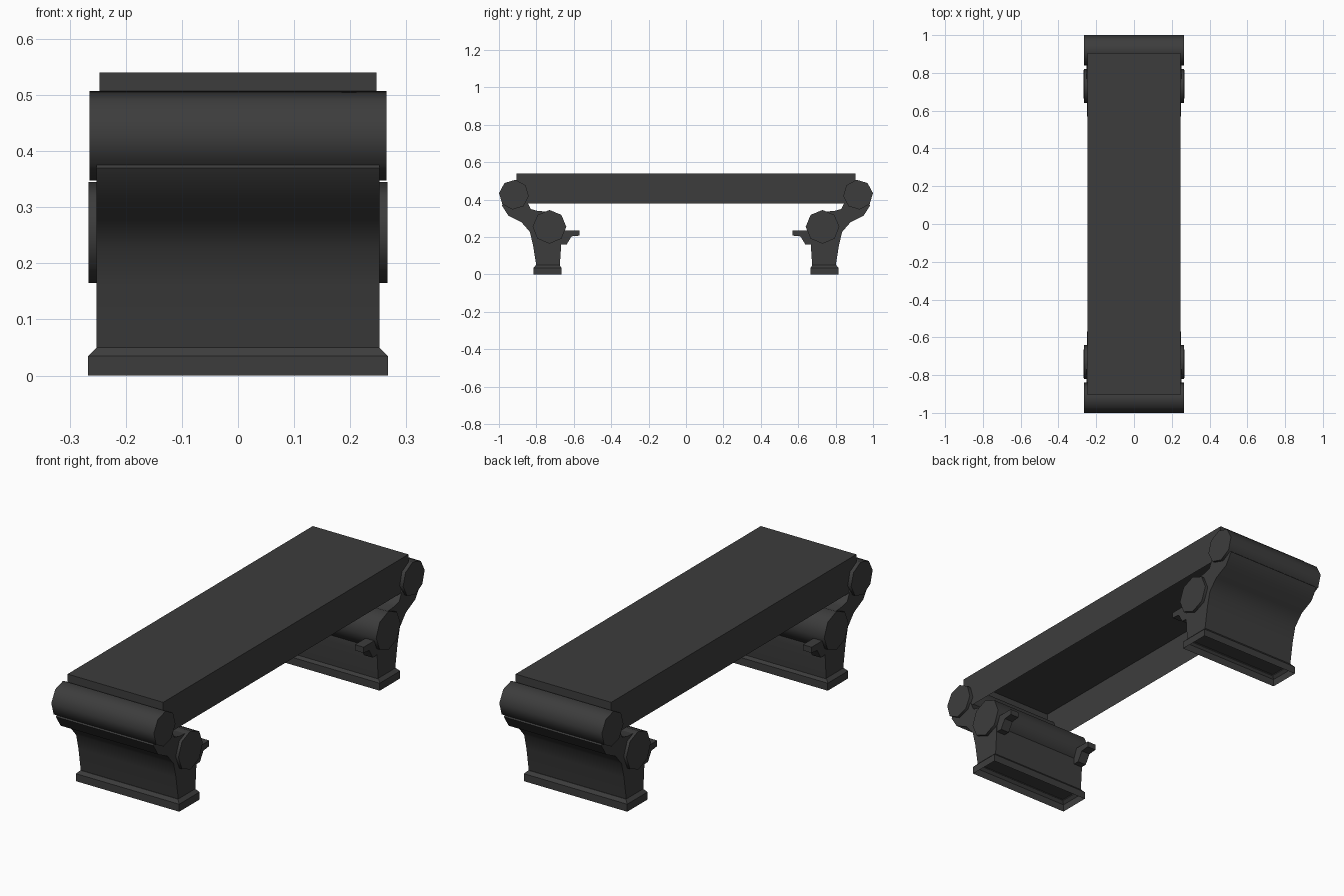
import bpy, bmesh, math
from mathutils import Matrix, Vector

old = bpy.data.objects.get("Cube")
if old:
    bpy.data.objects.remove(old, do_unlink=True)

GREY = (0.046, 0.046, 0.046, 1)
stone = bpy.data.materials.new("dark_grey_stone")
stone.use_nodes = True
stone.diffuse_color = GREY
stone.node_tree.nodes["Principled BSDF"].inputs["Base Color"].default_value = GREY


def finish(name, bm, smooth=False):
    bmesh.ops.recalc_face_normals(bm, faces=bm.faces)
    mesh = bpy.data.meshes.new(name)
    bm.to_mesh(mesh)
    bm.free()
    mesh.materials.append(stone)
    obj = bpy.data.objects.new(name, mesh)
    bpy.context.collection.objects.link(obj)
    if smooth:
        bpy.ops.object.select_all(action='DESELECT')
        obj.select_set(True)
        bpy.context.view_layer.objects.active = obj
        bpy.ops.object.shade_smooth_by_angle(angle=math.radians(50))
    return obj


def extrude_profile(name, points, x0, x1, side, smooth=False, open_bottom=False):
    """Extrude a (y, z) outline along x; side = -1 is the front."""
    bm = bmesh.new()
    face = bm.faces.new([bm.verts.new((x0, -side * y, z)) for y, z in points])
    ext = bmesh.ops.extrude_face_region(bm, geom=[face], use_keep_orig=True)
    moved = [g for g in ext["geom"] if isinstance(g, bmesh.types.BMVert)]
    bmesh.ops.translate(bm, verts=moved, vec=(x1 - x0, 0, 0))
    if open_bottom:
        low = min(z for y, z in points)
        under = [f for f in bm.faces if all(v.co.z < low + 0.001 for v in f.verts)]
        bmesh.ops.delete(bm, geom=under, context='FACES_ONLY')
    return finish(name, bm, smooth)


def roll(name, y, z, radius, half, turn):
    """Eight-sided roll lying along x."""
    bm = bmesh.new()
    bmesh.ops.create_cone(
        bm, cap_ends=True, segments=8, radius1=radius, radius2=radius, depth=2 * half,
        matrix=Matrix.Translation((0, y, z)) @ Matrix.Rotation(turn, 4, 'X')
        @ Matrix.Rotation(math.pi / 2, 4, 'Y'))
    return finish(name, bm, True)


def open_shell(name, rings, y):
    """Stack of rectangles (half x, half y, z), closed only at the top."""
    bm = bmesh.new()
    loops = [[bm.verts.new((sx * hx, y + sy * hy, z))
              for sx, sy in ((-1, -1), (1, -1), (1, 1), (-1, 1))] for hx, hy, z in rings]
    for a, b in zip(loops, loops[1:]):
        for i in range(4):
            j = (i + 1) % 4
            bm.faces.new((a[i], a[j], b[j], b[i]))
    bm.faces.new(loops[-1])
    return finish(name, bm)


# Seat slab, hollow underneath
open_shell("seat", [(0.247, 0.905, 0.38), (0.247, 0.905, 0.54)], 0)

# Curved leg outline, from the outer foot up to the scroll and back down
LEG = [(-0.80, 0.045), (-0.818, 0.158), (-0.835, 0.228), (-0.88, 0.28), (-0.95, 0.315),
       (-0.985, 0.37), (-0.92, 0.43), (-0.85, 0.39), (-0.83, 0.35), (-0.795, 0.34),
       (-0.73, 0.335), (-0.67, 0.25), (-0.667, 0.16), (-0.675, 0.045)]

# Small hooked bracket under the inner roll
BRACKET = [(-0.69, 0.235), (-0.57, 0.235), (-0.57, 0.208), (-0.612, 0.204),
           (-0.638, 0.16), (-0.69, 0.16)]

for side, end in ((-1, "front"), (1, "back")):
    extrude_profile(end + "_leg", LEG, -0.252, 0.252, side, True, True)
    roll(end + "_upper_roll", side * 0.92, 0.427, 0.08, 0.265, side * 0.1)
    roll(end + "_lower_roll", side * 0.73, 0.255, 0.09, 0.266, 0)
    # Open foot with a sloped lip
    foot = open_shell(end + "_foot", [(0.267, 0.075, 0), (0.267, 0.075, 0.035),
                                      (0.252, 0.063, 0.05)], side * 0.74)
    for x0, hand in ((-0.25, "right"), (0.205, "left")):
        extrude_profile(f"{end}_{hand}_bracket", BRACKET, x0, x0 + 0.045, side)
